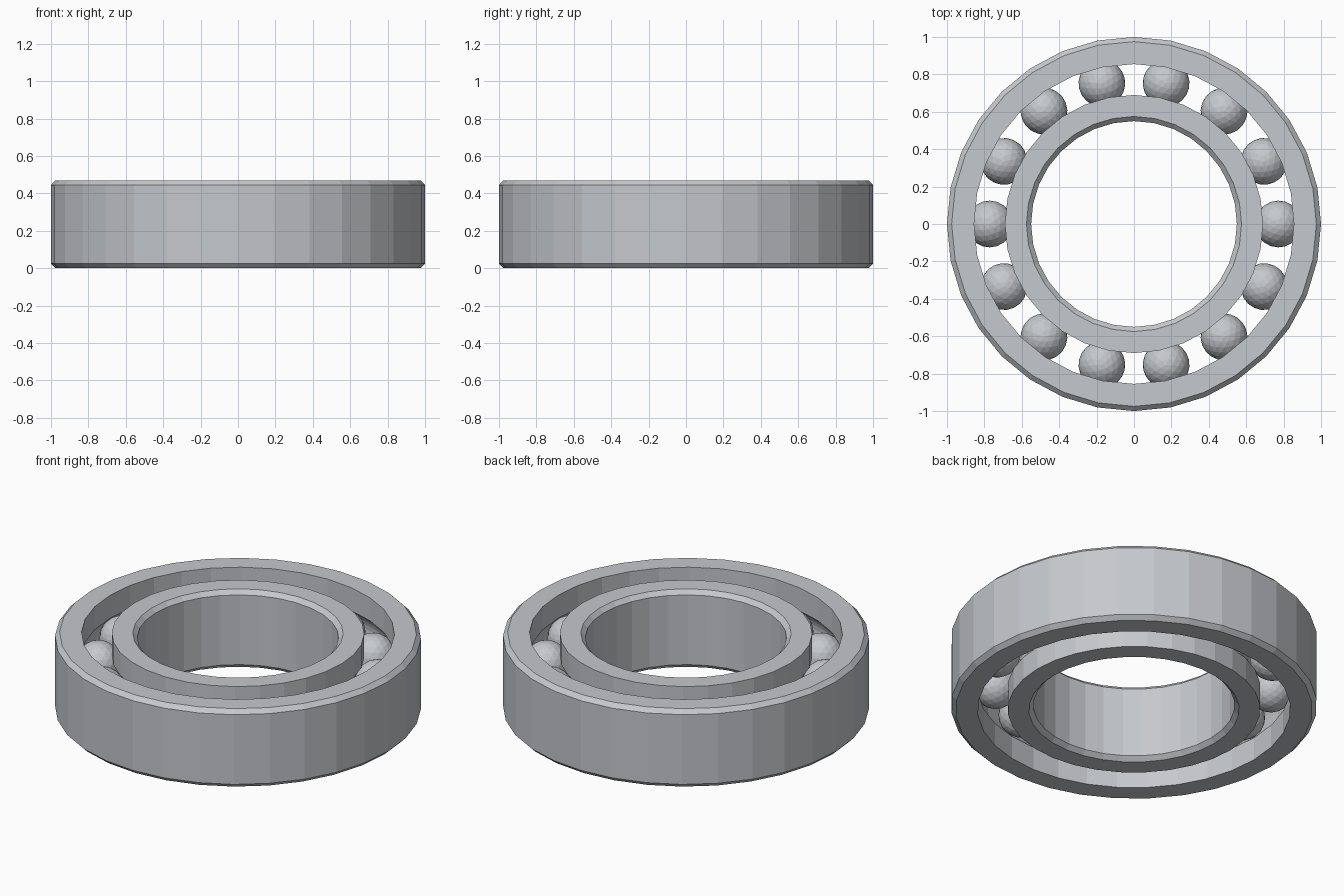
import bpy, bmesh
from math import sin, cos, pi, sqrt, asin

if "Cube" in bpy.data.objects:
    bpy.data.objects.remove(bpy.data.objects["Cube"])

SEGMENTS = 32
HEIGHT = 0.47
MID = HEIGHT / 2
CHAMFER = 0.025
PITCH = 0.772          # radius of the circle of ball centres
BALL_RADIUS = 0.125
GROOVE_RADIUS = 0.127
BALLS = 14

steel = bpy.data.materials.new("steel grey")
steel.use_nodes = True
GREY = (0.56, 0.58, 0.61, 1)
steel.diffuse_color = GREY
steel.node_tree.nodes["Principled BSDF"].inputs["Base Color"].default_value = GREY


def add_object(name, bm):
    bmesh.ops.recalc_face_normals(bm, faces=bm.faces)
    mesh = bpy.data.meshes.new(name)
    bm.to_mesh(mesh)
    bm.free()
    mesh.materials.append(steel)
    obj = bpy.data.objects.new(name, mesh)
    bpy.context.collection.objects.link(obj)
    return obj


def ring(name, plain, raced):
    """Ring with a chamfered plain wall and a grooved wall facing the balls."""
    side = 1 if plain > raced else -1
    inset = plain - side * CHAMFER
    profile = [(raced, 0), (inset, 0), (plain, CHAMFER),
               (plain, HEIGHT - CHAMFER), (inset, HEIGHT), (raced, HEIGHT)]
    # ball groove, swept from top to bottom
    reach = asin(sqrt(GROOVE_RADIUS ** 2 - (raced - PITCH) ** 2) / GROOVE_RADIUS)
    steps = 8
    for i in range(steps + 1):
        a = reach * (1 - 2 * i / steps)
        profile.append((PITCH + side * GROOVE_RADIUS * cos(a),
                        MID + GROOVE_RADIUS * sin(a)))
    bm = bmesh.new()
    loops = []
    for s in range(SEGMENTS):
        t = 2 * pi * s / SEGMENTS
        loops.append([bm.verts.new((r * cos(t), r * sin(t), z)) for r, z in profile])
    n = len(profile)
    for s in range(SEGMENTS):
        a, b = loops[s], loops[(s + 1) % SEGMENTS]
        for i in range(n):
            j = (i + 1) % n
            bm.faces.new((a[i], b[i], b[j], a[j]))
    return add_object(name, bm)


# Races
ring("outer_ring", 1.0, 0.855)
ring("inner_ring", 0.55, 0.69)

# Balls
for k in range(BALLS):
    t = 2 * pi * k / BALLS
    bm = bmesh.new()
    bmesh.ops.create_icosphere(bm, subdivisions=3, radius=BALL_RADIUS)
    ball = add_object(f"ball_{k + 1}", bm)
    ball.location = (PITCH * cos(t), PITCH * sin(t), MID)
    ball.rotation_euler.z = t
